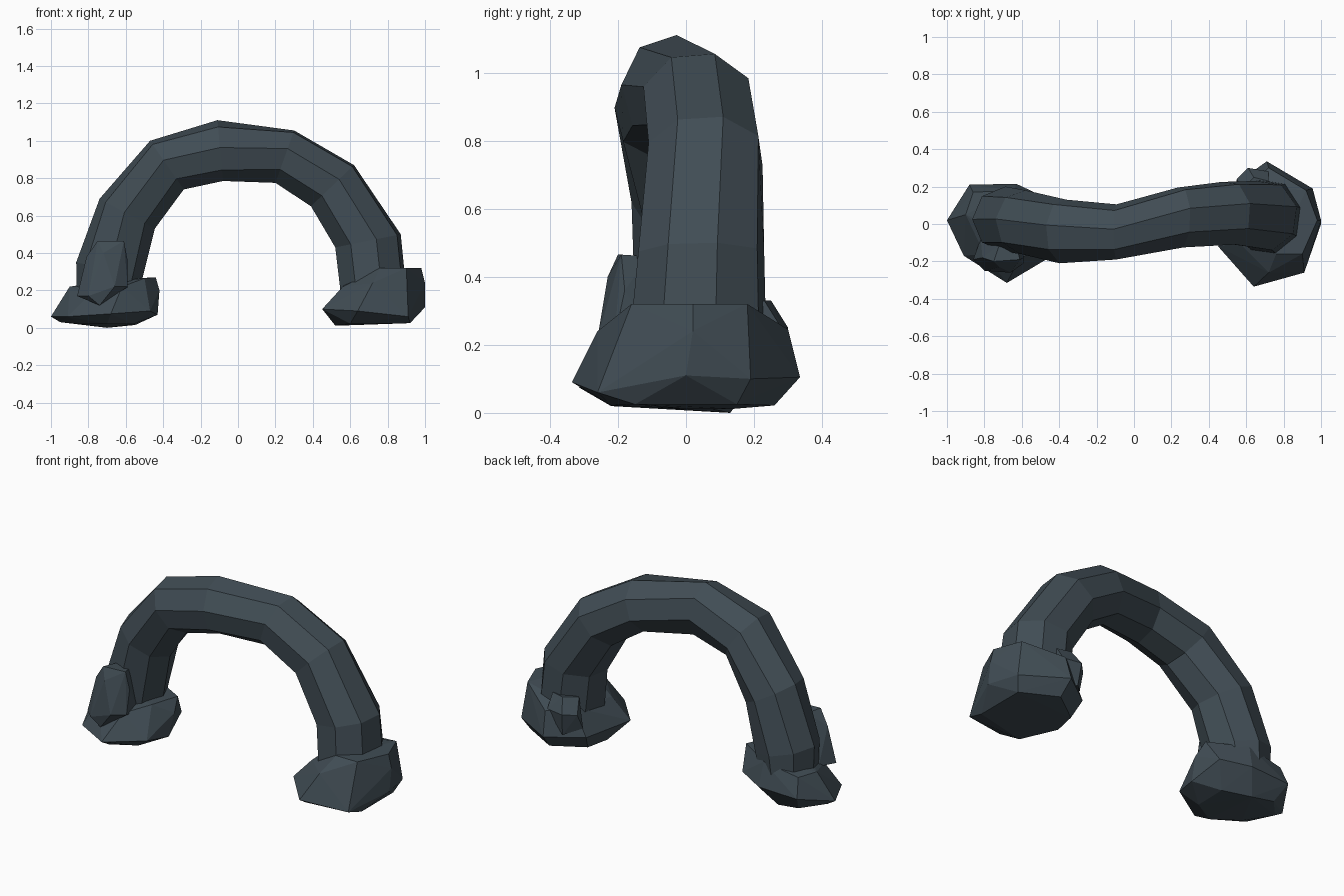
import bpy, bmesh, math
from mathutils import Vector

slate = bpy.data.materials.new("dark slate")
slate.diffuse_color = (0.052, 0.073, 0.089, 1)


def finish(name, bm):
    bmesh.ops.recalc_face_normals(bm, faces=bm.faces)
    me = bpy.data.meshes.new(name)
    bm.to_mesh(me)
    bm.free()
    me.materials.append(slate)
    ob = bpy.data.objects.new(name, me)
    bpy.context.collection.objects.link(ob)
    return ob


def rock(name, points):
    """Faceted boulder: convex hull of a few corner points."""
    bm = bmesh.new()
    for p in points:
        bm.verts.new(p)
    res = bmesh.ops.convex_hull(bm, input=bm.verts)
    loose = [v for v in bm.verts if not v.link_faces]
    bmesh.ops.delete(bm, geom=loose, context='VERTS')
    return finish(name, bm)


# Arch: one ring per row (outer x, outer z, inner x, inner z, front y, back y, twist)
rings = [
    (-0.86, 0.12, -0.55, 0.12, -0.13, 0.19, 0.0),
    (-0.865, 0.35, -0.51, 0.27, -0.15, 0.20, 0.0),
    (-0.74, 0.69, -0.445, 0.53, -0.16, 0.18, 0.1),
    (-0.47, 1.00, -0.29, 0.74, -0.21, 0.13, 0.2),
    (-0.11, 1.11, -0.08, 0.785, -0.19, 0.105, 0.1),
    (0.30, 1.055, 0.20, 0.775, -0.125, 0.195, 0.3),
    (0.62, 0.87, 0.39, 0.65, -0.11, 0.225, 0.3),
    (0.87, 0.50, 0.52, 0.43, -0.14, 0.23, 0.25),
    (0.89, 0.30, 0.545, 0.22, -0.16, 0.235, 0.25),
    (0.87, 0.10, 0.56, 0.10, -0.15, 0.22, 0.25),
]
SIDES = 8
bm = bmesh.new()
loops = []
for ox, oz, ix, iz, y0, y1, twist in rings:
    mid = Vector(((ox + ix) / 2, (y0 + y1) / 2, (oz + iz) / 2))
    out = Vector(((ox - ix) / 2, 0, (oz - iz) / 2))
    side = Vector((0, (y1 - y0) / 2, 0))
    angles = [2 * math.pi * k / SIDES + twist for k in range(SIDES)]
    grow = 1 / max(math.cos(a) for a in angles)
    loops.append([bm.verts.new(mid + grow * (out * math.cos(a) + side * math.sin(a)))
                  for a in angles])
for a, b in zip(loops, loops[1:]):
    for k in range(SIDES):
        n = (k + 1) % SIDES
        bm.faces.new((a[k], a[n], b[n], b[k]))
bm.faces.new(loops[0])
bm.faces.new(loops[-1])
finish("arch", bm)

# Boulder under the right end
rock("right_foot", [
    (0.98, 0.02, 0.32), (0.92, 0.18, 0.32), (0.90, -0.16, 0.32), (0.76, -0.16, 0.32),
    (0.72, -0.26, 0.24), (0.56, -0.10, 0.22), (0.72, 0.30, 0.245), (0.60, 0.20, 0.26),
    (0.64, -0.335, 0.09), (0.91, -0.26, 0.06), (1.00, 0.0, 0.11), (1.00, 0.02, 0.24),
    (0.955, 0.19, 0.10), (0.71, 0.335, 0.105), (0.52, 0.20, 0.10), (0.45, -0.12, 0.10),
    (0.52, 0.0, 0.012), (0.60, -0.22, 0.022), (0.92, -0.15, 0.025),
    (0.92, 0.15, 0.025), (0.72, 0.26, 0.022), (0.55, 0.14, 0.012)])

# Boulder under the left end
rock("left_foot", [
    (-1.00, 0.02, 0.06), (-0.90, 0.05, 0.22), (-0.86, 0.17, 0.22), (-0.64, 0.18, 0.26),
    (-0.44, 0.06, 0.27), (-0.50, -0.10, 0.265), (-0.62, -0.20, 0.22), (-0.80, -0.16, 0.17),
    (-0.88, 0.21, 0.11), (-0.63, 0.215, 0.12), (-0.47, 0.14, 0.14), (-0.42, 0.0, 0.20),
    (-0.43, -0.04, 0.07), (-0.47, -0.19, 0.09), (-0.68, -0.315, 0.075), (-0.91, -0.17, 0.06),
    (-0.95, 0.02, 0.03), (-0.84, 0.14, 0.02), (-0.70, 0.13, 0.0), (-0.55, 0.06, 0.015),
    (-0.56, -0.14, 0.02), (-0.70, -0.22, 0.02), (-0.84, -0.12, 0.02)])

# Small upright stone leaning on the front of the left end
rock("leaning_stone", [
    (-0.75, -0.20, 0.465), (-0.61, -0.19, 0.465), (-0.72, -0.11, 0.46), (-0.63, -0.11, 0.46),
    (-0.81, -0.18, 0.38), (-0.59, -0.18, 0.36), (-0.86, -0.19, 0.17), (-0.80, -0.25, 0.17),
    (-0.66, -0.26, 0.22), (-0.59, -0.21, 0.22), (-0.72, -0.23, 0.40),
    (-0.82, -0.08, 0.18), (-0.60, -0.08, 0.20), (-0.74, -0.24, 0.12)])

# Small stone wedged behind the right end
rock("wedged_stone", [
    (0.61, 0.30, 0.25), (0.55, 0.24, 0.24), (0.64, 0.25, 0.33), (0.72, 0.23, 0.33),
    (0.72, 0.28, 0.25), (0.58, 0.18, 0.32), (0.54, 0.20, 0.15), (0.62, 0.28, 0.12),
    (0.72, 0.15, 0.30), (0.72, 0.20, 0.12)])
